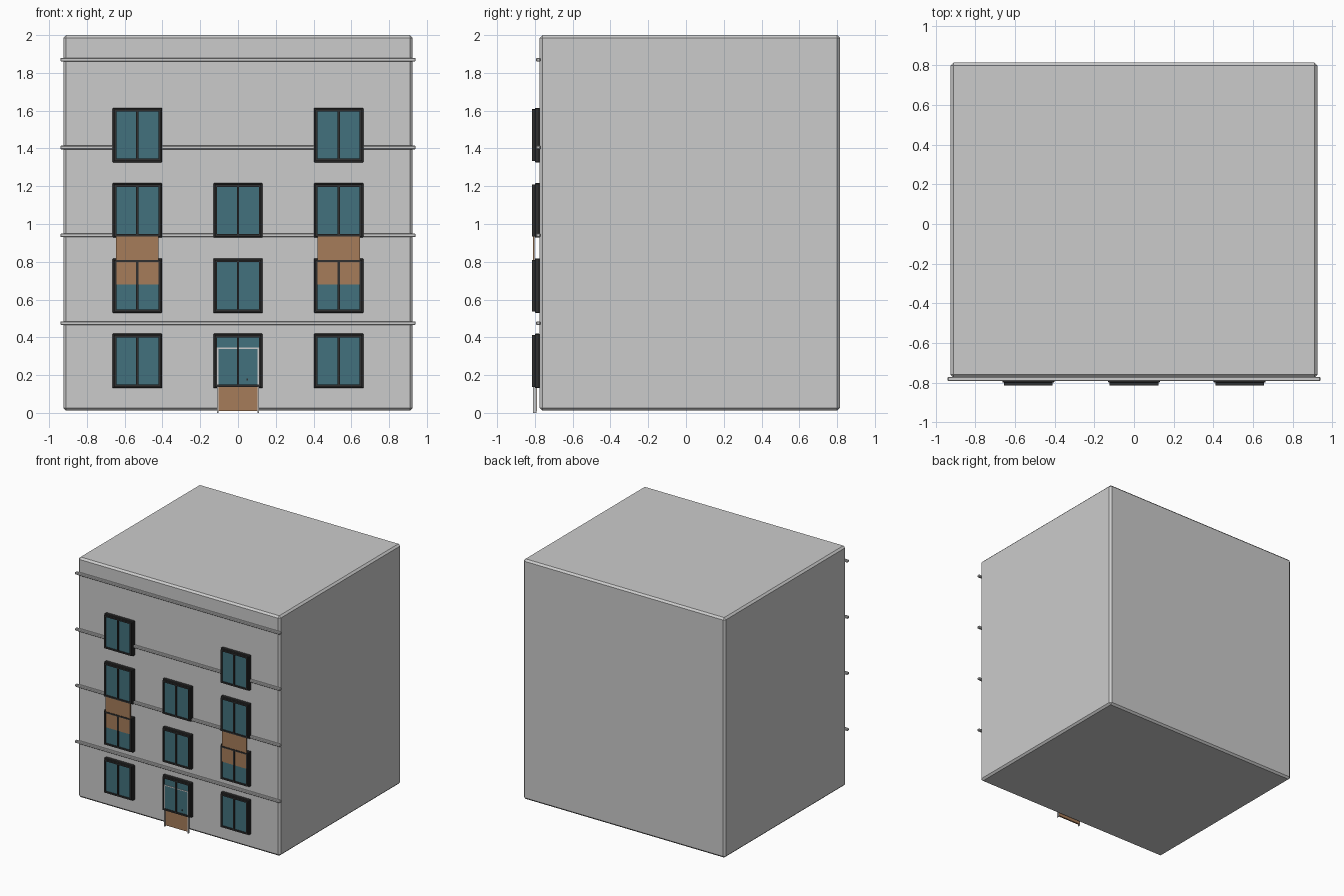
import bpy

if "Cube" in bpy.data.objects:
    bpy.data.objects.remove(bpy.data.objects["Cube"])


def material(name, rgb):
    m = bpy.data.materials.new(name)
    m.diffuse_color = (*rgb, 1)
    m.use_nodes = True
    m.node_tree.nodes["Principled BSDF"].inputs["Base Color"].default_value = m.diffuse_color
    return m


GLASS = material("glass", (0.055, 0.165, 0.205))
DARK = material("dark_frame", (0.03, 0.03, 0.03))
WOOD = material("wood", (0.38, 0.2, 0.1))


def box(name, x, y, z, mat=None, bevel=0, segments=1):
    """Box from (min, max) ranges, with an optional bevel."""
    bpy.ops.mesh.primitive_cube_add(size=1, location=[sum(r) / 2 for r in (x, y, z)])
    ob = bpy.context.object
    ob.name = name
    ob.scale = [r[1] - r[0] for r in (x, y, z)]
    bpy.ops.object.transform_apply(location=False, rotation=False, scale=True)
    if mat:
        ob.data.materials.append(mat)
    if bevel:
        mod = ob.modifiers.new("bevel", "BEVEL")
        mod.width = bevel
        mod.segments = segments
    return ob


def window(cx, cz):
    # backing frame, glazing, raised rim and mullion
    w, h, t = 0.123, 0.137, 0.012
    box("window_frame", (cx - 0.131, cx + 0.131), (-0.800, -0.774),
        (cz - 0.144, cz + 0.144), DARK, 0.003)
    box("window_glass", (cx - w + 0.004, cx + w - 0.004), (-0.806, -0.797),
        (cz - h + 0.004, cz + h - 0.004), GLASS)
    front = (-0.815, -0.799)
    for s in (-1, 1):
        a, b = sorted((cx + s * w, cx + s * (w - t)))
        box("window_side_rail", (a, b), front, (cz - h, cz + h), DARK)
        a, b = sorted((cz + s * h, cz + s * (h - t)))
        box("window_cross_rail", (cx - w + t, cx + w - t), front, (a, b), DARK)
    box("window_mullion", (cx - 0.006, cx + 0.006), front,
        (cz - h + t, cz + h - t), DARK)


# main block
box("building_body", (-0.925, 0.925), (-0.775, 0.815), (0.012, 2.0), None, 0.015)

# floor ledges
for z in (0.475, 0.94, 1.405, 1.87):
    box("floor_ledge", (-0.94, 0.94), (-0.793, -0.771), (z - 0.01, z + 0.01), None, 0.004)

# windows: the top row has no middle one
for row in range(4):
    for cx in (-0.533, 0, 0.533):
        if row < 3 or cx:
            window(cx, 0.275 + 0.3985 * row)

# balcony panels
for cx in (-0.533, 0.533):
    box("balcony_panel", (cx - 0.112, cx + 0.112), (-0.811, -0.801), (0.68, 0.936), WOOD)

# entrance door, trim and handle
box("door", (-0.104, 0.104), (-0.803, -0.79), (0.01, 0.34), WOOD)
for s in (-1, 1):
    a, b = sorted((s * 0.104, s * 0.111))
    box("door_post", (a, b), (-0.809, -0.792), (0, 0.346))
box("door_lintel", (-0.104, 0.104), (-0.809, -0.792), (0.339, 0.346))
box("door_handle", (0.046, 0.054), (-0.808, -0.80), (0.172, 0.182), DARK)
